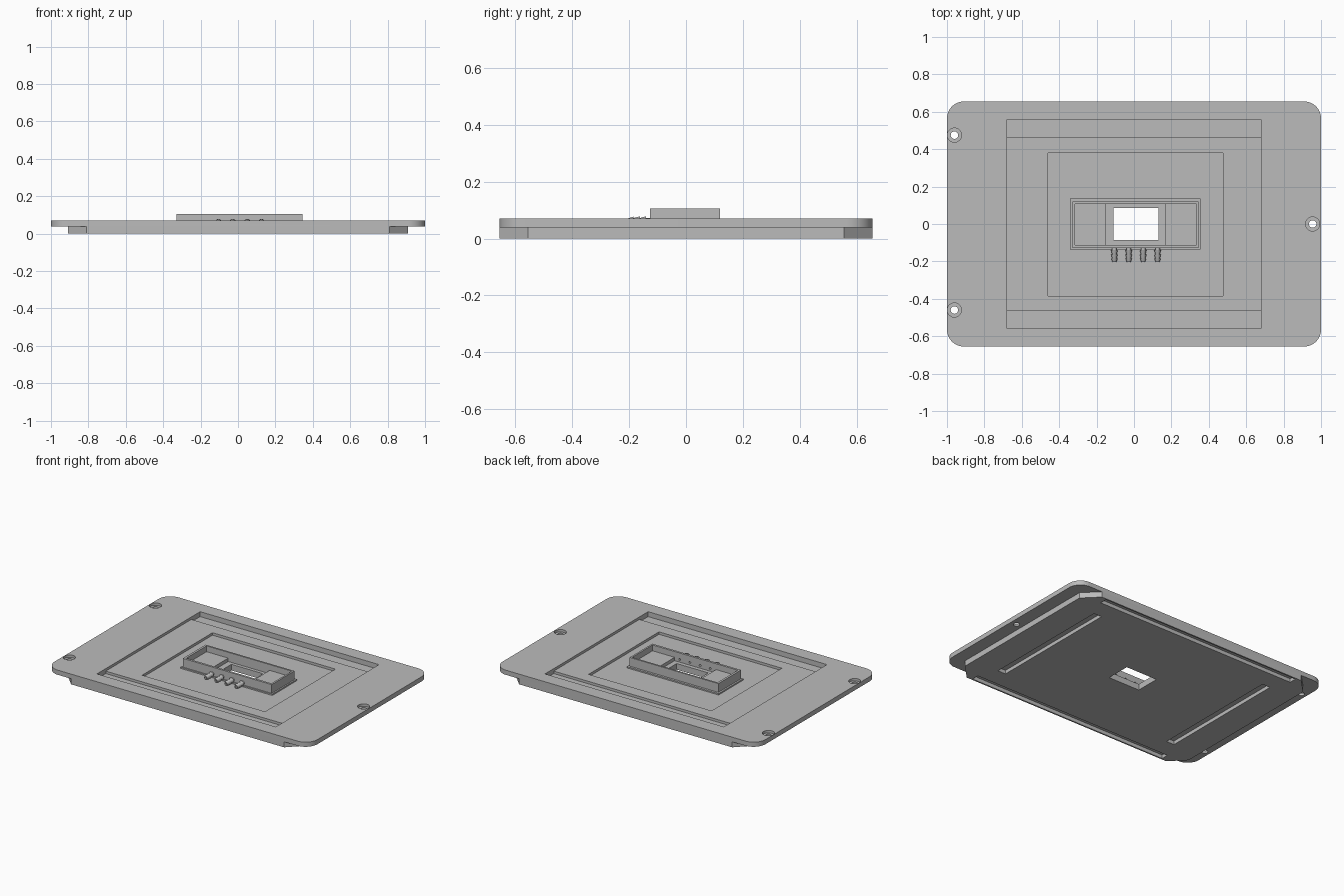
import bpy, bmesh, math
from mathutils import Matrix, Vector

cube = bpy.data.objects.get("Cube")
if cube:
    bpy.data.objects.remove(cube, do_unlink=True)

grey = bpy.data.materials.new("plain_grey")
grey.use_nodes = True
COLOR = (0.5, 0.5, 0.5, 1)
grey.diffuse_color = COLOR
grey.node_tree.nodes["Principled BSDF"].inputs["Base Color"].default_value = COLOR


def finish(name, bm):
    bmesh.ops.recalc_face_normals(bm, faces=bm.faces)
    mesh = bpy.data.meshes.new(name)
    bm.to_mesh(mesh)
    bm.free()
    mesh.materials.append(grey)
    obj = bpy.data.objects.new(name, mesh)
    bpy.context.collection.objects.link(obj)
    return obj


def prism(name, outline, z0, z1):
    bm = bmesh.new()
    face = bm.faces.new([bm.verts.new((x, y, z0)) for x, y in outline])
    top = bmesh.ops.extrude_face_region(bm, geom=[face])["geom"]
    bmesh.ops.translate(bm, vec=(0, 0, z1 - z0),
                        verts=[v for v in top if isinstance(v, bmesh.types.BMVert)])
    return finish(name, bm)


def box(name, x0, x1, y0, y1, z0, z1):
    return prism(name, [(x0, y0), (x1, y0), (x1, y1), (x0, y1)], z0, z1)


def cornered(hx, hy, r, steps):
    """Rectangle outline with rounded corners; one step gives a chamfer."""
    points = []
    for i, (sx, sy) in enumerate([(1, 1), (-1, 1), (-1, -1), (1, -1)]):
        for k in range(steps + 1):
            a = math.pi / 2 * (i + k / steps)
            points.append((sx * (hx - r) + r * math.cos(a), sy * (hy - r) + r * math.sin(a)))
    return points


def circle(x, y, r, n=24):
    return [(x + r * math.cos(2 * math.pi * i / n), y + r * math.sin(2 * math.pi * i / n))
            for i in range(n)]


def combine(target, other, operation="DIFFERENCE"):
    mod = target.modifiers.new("cut", "BOOLEAN")
    mod.operation = operation
    mod.solver = "EXACT"
    mod.object = other
    bpy.context.view_layer.objects.active = target
    bpy.ops.object.modifier_apply(modifier=mod.name)
    bpy.data.objects.remove(other, do_unlink=True)


def smooth(obj):
    bpy.ops.object.select_all(action="DESELECT")
    obj.select_set(True)
    bpy.context.view_layer.objects.active = obj
    bpy.ops.object.shade_smooth_by_angle(angle=math.radians(30))


TOP, SPLIT, FLOOR, DEEP = 0.07, 0.038, 0.053, 0.036
HY = 0.655

# Rounded top plate over a narrower chamfered base
plate = prism("base_plate", cornered(1, HY, 0.09, 10), SPLIT, TOP)
combine(plate, prism("lower_body", cornered(0.91, HY, 0.1, 1), 0, SPLIT), "UNION")

# Shallow pocket, deeper channels along its long sides, inner recess
combine(plate, box("pocket", -0.68, 0.68, -0.56, 0.56, FLOOR, 0.2))
for s in (-1, 1):
    y0, y1 = sorted((s * 0.465, s * 0.56))
    combine(plate, box("channel", -0.68, 0.68, y0, y1, DEEP, 0.2))
combine(plate, box("recess", -0.46, 0.475, -0.385, 0.38, DEEP, 0.2))

# Window through the middle
WINDOW = (-0.11, 0.13, -0.085, 0.085, -0.1, 0.2)
combine(plate, box("window", *WINDOW))

# Four slots in the underside
for s in (-1, 1):
    combine(plate, box("long_slot", -0.77, 0.77, s * 0.62 - 0.025, s * 0.62 + 0.025, -0.1, 0.025))
    combine(plate, box("short_slot", s * 0.685 - 0.03, s * 0.685 + 0.03, -0.465, 0.465, -0.1, 0.025))

# Counterbored screw holes
for x, y in [(-0.96, 0.475), (-0.96, -0.46), (0.955, 0)]:
    combine(plate, prism("bore", circle(x, y, 0.02), -0.1, 0.2))
    combine(plate, prism("counterbore", circle(x, y, 0.038), FLOOR, 0.2))
smooth(plate)

# Open housing with a ledge at each end and a low foot around it
housing = box("housing", -0.33, 0.345, -0.127, 0.12, DEEP, 0.105)
combine(housing, box("foot", -0.342, 0.355, -0.135, 0.135, DEEP, 0.045), "UNION")
combine(housing, box("tray", -0.315, 0.333, -0.112, 0.108, 0.065, 0.2))
combine(housing, box("well", -0.15, 0.165, -0.112, 0.108, 0.042, 0.2))
combine(housing, box("window", *WINDOW))

# Barbed hose nozzles with bores through the front wall
NOZZLE_Z = 0.06
BORE = 0.007
profile = [(BORE, 0), (0.012, 0), (0.012, 0.02), (0.018, 0.02), (0.012, 0.042),
           (0.018, 0.042), (0.012, 0.064), (0.017, 0.064), (0.011, 0.082), (BORE, 0.082)]
for i in range(4):
    x = -0.105 + 0.077 * i
    place = Matrix.Translation(Vector((x, -0.12, NOZZLE_Z))) @ Matrix.Rotation(math.pi / 2, 4, "X")

    bm = bmesh.new()
    verts = [bm.verts.new((r, 0, z)) for r, z in profile]
    edges = [bm.edges.new((verts[k - 1], verts[k])) for k in range(len(verts))]
    bmesh.ops.spin(bm, geom=verts + edges, cent=(0, 0, 0), axis=(0, 0, 1),
                   angle=2 * math.pi, steps=16)
    bmesh.ops.remove_doubles(bm, verts=bm.verts, dist=0.0001)
    bm.transform(place)
    smooth(finish(f"hose_nozzle_{i + 1}", bm))

    drill = prism("drill", circle(0, 0, BORE, 16), -0.03, 0.03)
    drill.data.transform(place)
    combine(housing, drill)
